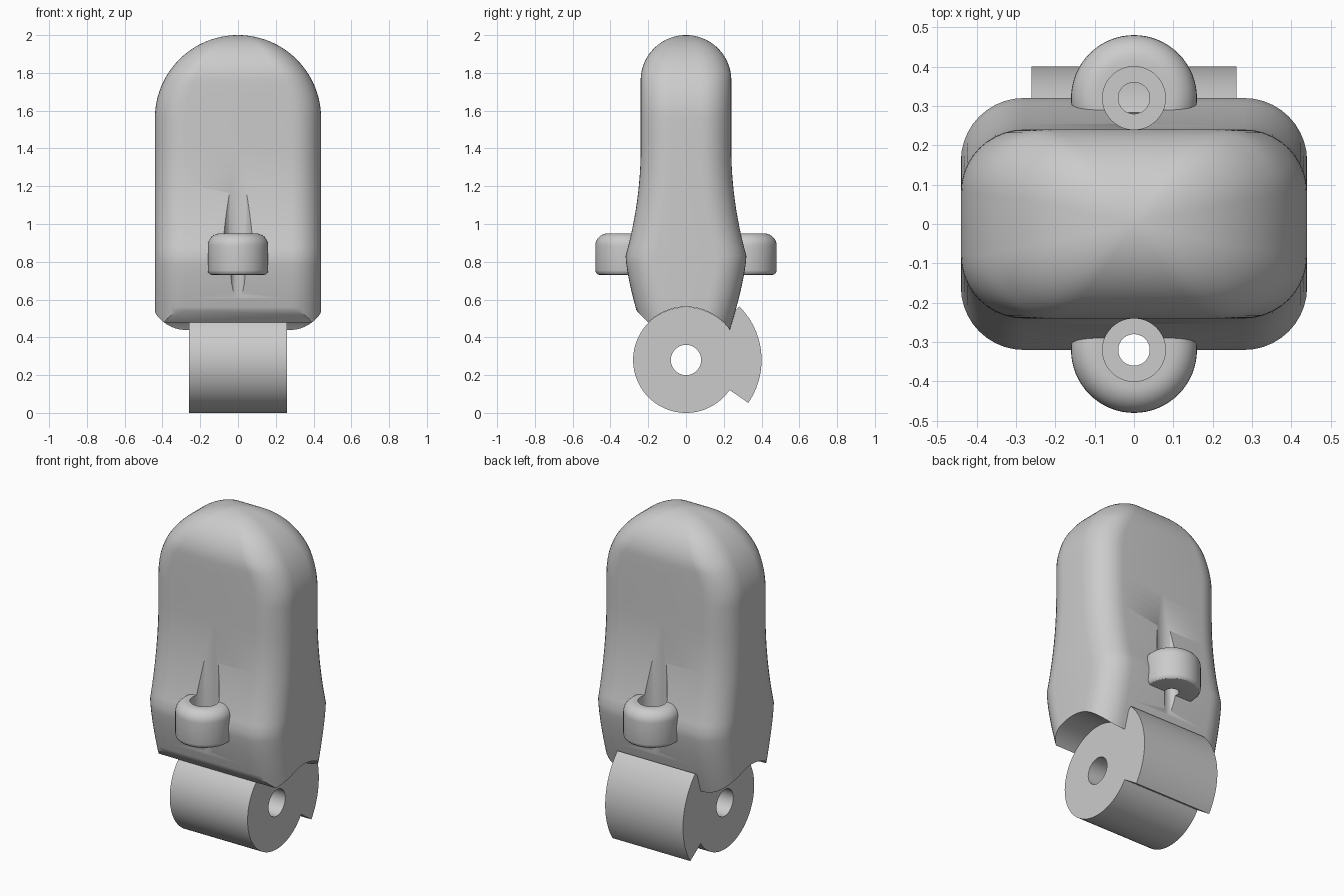
import bpy, bmesh
from math import sin, cos, pi, radians, sqrt

cube = bpy.data.objects.get("Cube")
if cube:
    bpy.data.objects.remove(cube, do_unlink=True)

GREY = bpy.data.materials.new("light_grey")
GREY.use_nodes = True
GREY.diffuse_color = (0.6, 0.6, 0.6, 1)
GREY.node_tree.nodes["Principled BSDF"].inputs["Base Color"].default_value = (0.6, 0.6, 0.6, 1)

AXIS_Z = 0.28      # height of the hinge pin
BARREL_R = 0.28
HOLE_Y = 0.32      # offset of the vertical guide holes


def finish(name, bm):
    bmesh.ops.recalc_face_normals(bm, faces=bm.faces)
    mesh = bpy.data.meshes.new(name)
    bm.to_mesh(mesh)
    bm.free()
    mesh.materials.append(GREY)
    obj = bpy.data.objects.new(name, mesh)
    bpy.context.collection.objects.link(obj)
    return obj


def activate(obj):
    bpy.ops.object.select_all(action='DESELECT')
    obj.select_set(True)
    bpy.context.view_layer.objects.active = obj


def boolean(obj, tool, operation):
    activate(obj)
    mod = obj.modifiers.new("bool", 'BOOLEAN')
    mod.operation = operation
    mod.solver = 'EXACT'
    mod.object = tool
    bpy.ops.object.modifier_apply(modifier=mod.name)
    bpy.data.objects.remove(tool, do_unlink=True)


def smooth(obj):
    activate(obj)
    bpy.ops.object.shade_smooth_by_angle(angle=radians(32))


def arc(radius, start, end, steps):
    angles = [radians(start + (end - start) * i / steps) for i in range(steps + 1)]
    return [(radius * cos(a), AXIS_Z + radius * sin(a)) for a in angles]


def prism(name, outline, half_width):
    """Extrude a (y, z) outline along x."""
    bm = bmesh.new()
    face = bm.faces.new([bm.verts.new((-half_width, y, z)) for y, z in outline])
    ext = bmesh.ops.extrude_face_region(bm, geom=[face])
    verts = [v for v in ext["geom"] if isinstance(v, bmesh.types.BMVert)]
    bmesh.ops.translate(bm, verts=verts, vec=(2 * half_width, 0, 0))
    return finish(name, bm)


def lathe(name, profile, y, steps=64):
    """Closed solid of revolution about a vertical axis at the given y."""
    bm = bmesh.new()
    rings = [[bm.verts.new((r * cos(2 * pi * i / steps), y + r * sin(2 * pi * i / steps), z))
              for i in range(steps)] for r, z in profile]
    skin(bm, rings)
    bm.faces.new(rings[0])
    bm.faces.new(rings[-1])
    return finish(name, bm)


def skin(bm, rings):
    for low, high in zip(rings, rings[1:]):
        n = len(low)
        for i in range(n):
            bm.faces.new((low[i], low[(i + 1) % n], high[(i + 1) % n], high[i]))


# Body: rounded rectangles stacked along the waisted side profile
def half_width(z):
    return 0.44 if z < 1.56 else sqrt(max(0, 0.44 ** 2 - (z - 1.56) ** 2))


def half_depth(z):
    if z < 0.83:
        return 0.32 - 0.085 * ((0.83 - z) / 0.38) ** 1.4
    if z < 1.4:
        return 0.24 + 0.08 * ((1.4 - z) / 0.57) ** 2
    return 0.24 if z < 1.76 else sqrt(max(0, 0.24 ** 2 - (z - 1.76) ** 2))


def body_ring(bm, z, steps=10):
    w, d = half_width(z), half_depth(z)
    r = min(0.16, 0.7 * d)
    ring = []
    for q, (sx, sy) in enumerate(((1, 1), (-1, 1), (-1, -1), (1, -1))):
        for i in range(steps + 1):
            a = (q + i / steps) * pi / 2
            ring.append(bm.verts.new((sx * (w - r) + r * cos(a), sy * (d - r) + r * sin(a), z)))
    return ring


levels = [0.38 + 0.045 * i for i in range(10)]
levels += [0.83 + 0.0475 * i for i in range(13)] + [1.48]
levels += [1.56 + 0.44 * sin(pi / 2 * i / 28) for i in range(28)]
bm = bmesh.new()
rings = [body_ring(bm, z) for z in levels]
skin(bm, rings)
bm.faces.new(rings[0])
tip = bm.verts.new((0, 0, 2))
top = rings[-1]
for i in range(len(top)):
    bm.faces.new((top[i], top[(i + 1) % len(top)], tip))
body = finish("body", bm)

# Barrel seat, with a swing stop cut along a radial plane at the front
seat = arc(BARREL_R + 0.001, -60, 135, 80) + [(-0.6, AXIS_Z + 0.6), (-0.6, -0.2), (0, -0.2)]
boolean(body, prism("seat_cutter", seat, 0.7), 'DIFFERENCE')

# Guide collars front and back, each with a stepped vertical hole
collar = [(0.135, 0.73), (0.148, 0.733), (0.157, 0.742), (0.16, 0.755)]
collar += [(0.095 + 0.065 * cos(a), 0.885 + 0.065 * sin(a))
           for a in (pi / 2 * i / 8 for i in range(9))]
for side in (-1, 1):
    boolean(body, lathe("collar", collar, side * HOLE_Y), 'UNION')
for side in (-1, 1):
    bore = [(0.04, 0.5), (0.04, 0.83), (0.08, 0.83), (0.08, 1.7)]
    boolean(body, lathe("bore_cutter", bore, side * HOLE_Y), 'DIFFERENCE')
smooth(body)

# Hinge barrel with a raised hook along its back
outline = arc(BARREL_R, 45, 325.5, 90) + arc(0.4, -34.5, 45, 30)
barrel = prism("hinge_barrel", outline, 0.26)
boolean(barrel, prism("pin_cutter", arc(0.08, 0, 354, 59), 0.5), 'DIFFERENCE')
smooth(barrel)
